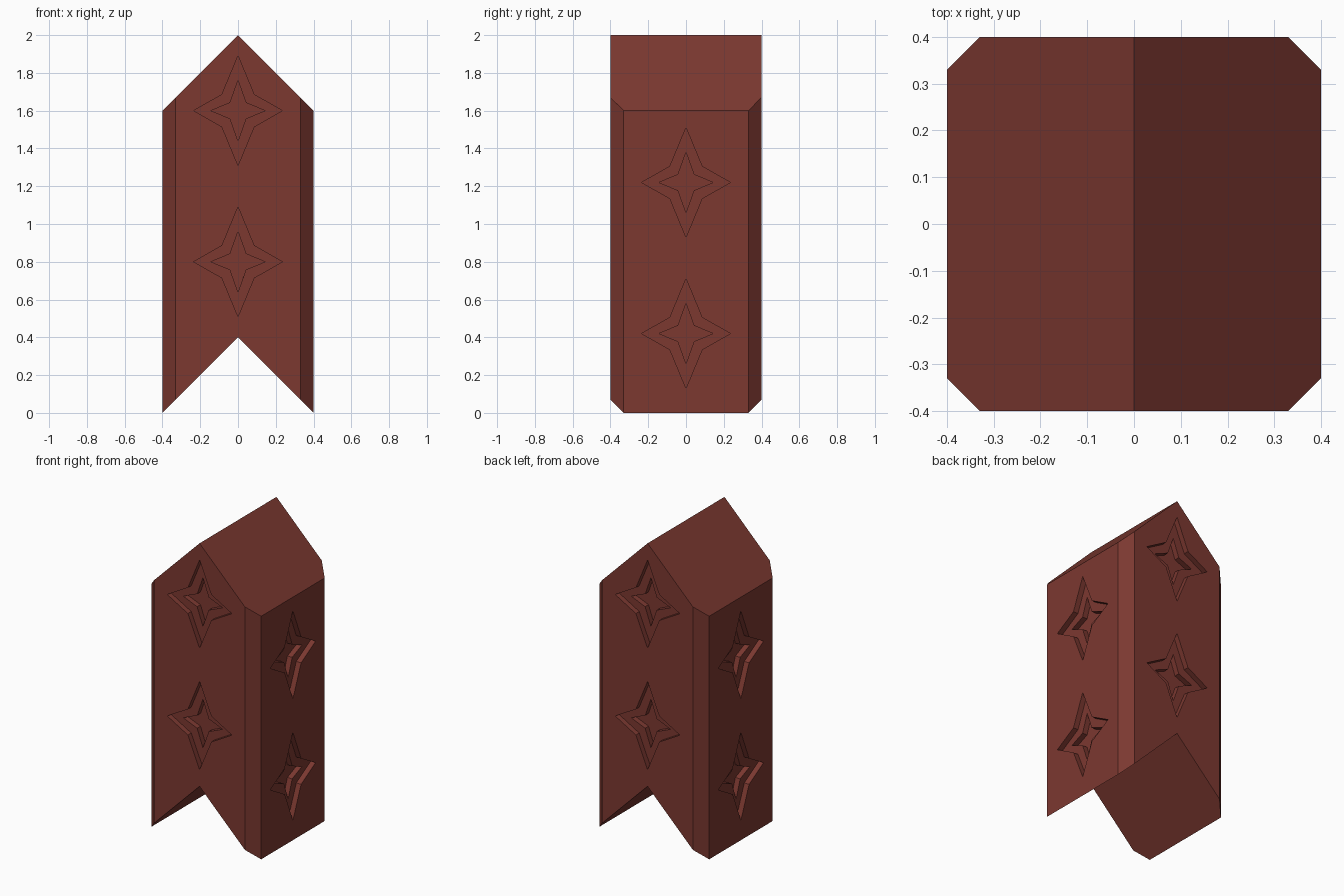
import bpy, bmesh
from math import pi
from mathutils import Matrix, Vector

cube = bpy.data.objects.get("Cube")
if cube:
    bpy.data.objects.remove(cube)

HALF, CHAMFER, STEP = 0.4, 0.07, 0.035

clay = bpy.data.materials.new("brick_red")
clay.use_nodes = True
colour = (0.2, 0.04, 0.03, 1)
clay.diffuse_color = colour
clay.node_tree.nodes["Principled BSDF"].inputs["Base Color"].default_value = colour


def add_prism(bm, outline, y0, y1, matrix=Matrix()):
    """Extrude an x-z outline from y0 to y1."""
    base = [bm.verts.new(matrix @ Vector((x, y0, z))) for x, z in outline]
    face = bm.faces.new(base)
    extruded = bmesh.ops.extrude_face_region(bm, geom=[face])["geom"]
    verts = [g for g in extruded if isinstance(g, bmesh.types.BMVert)]
    shift = matrix.to_3x3() @ Vector((0, y1 - y0, 0))
    bmesh.ops.translate(bm, verts=verts, vec=shift)


def make_object(name, bm):
    bmesh.ops.recalc_face_normals(bm, faces=bm.faces)
    mesh = bpy.data.meshes.new(name)
    bm.to_mesh(mesh)
    bm.free()
    mesh.materials.append(clay)
    obj = bpy.data.objects.new(name, mesh)
    bpy.context.collection.objects.link(obj)
    return obj


def star(width, height, notch):
    """Four-pointed star outline around the origin."""
    return [(width, 0), (notch, notch), (0, height), (-notch, notch),
            (-width, 0), (-notch, -notch), (0, -height), (notch, -notch)]


# Pillar: gabled top, matching notch below, chamfered upright corners
bm = bmesh.new()
chevron = [(-HALF, 0), (0, HALF), (HALF, 0), (HALF, 1.6), (0, 2), (-HALF, 1.6)]
add_prism(bm, chevron, -HALF, HALF)
uprights = [e for e in bm.edges
            if abs(e.verts[0].co.z - e.verts[1].co.z) > 1
            and abs(e.verts[0].co.x - e.verts[1].co.x) < 0.01]
bmesh.ops.bevel(bm, geom=uprights, offset=CHAMFER, segments=1, affect='EDGES')
pillar = make_object("pillar", bm)

# Stepped star recesses, two on each of the four sides
for name, outline, depth in (("outer_star_cutter", star(0.235, 0.29, 0.085), STEP),
                             ("inner_star_cutter", star(0.143, 0.16, 0.042), 2 * STEP)):
    bm = bmesh.new()
    for side in range(4):
        for z in ((0.8, 1.6), (0.42, 1.22))[side % 2]:
            place = Matrix.Rotation(side * pi / 2, 4, 'Z') @ Matrix.Translation((0, 0, z))
            add_prism(bm, outline, -HALF - 0.1, -HALF + depth, place)
    cutter = make_object(name, bm)
    cutter.hide_render = True
    cut = pillar.modifiers.new(name, 'BOOLEAN')
    cut.operation, cut.solver, cut.object = 'DIFFERENCE', 'EXACT', cutter
    bpy.context.view_layer.objects.active = pillar
    bpy.ops.object.modifier_apply(modifier=cut.name)
    bpy.data.objects.remove(cutter)
